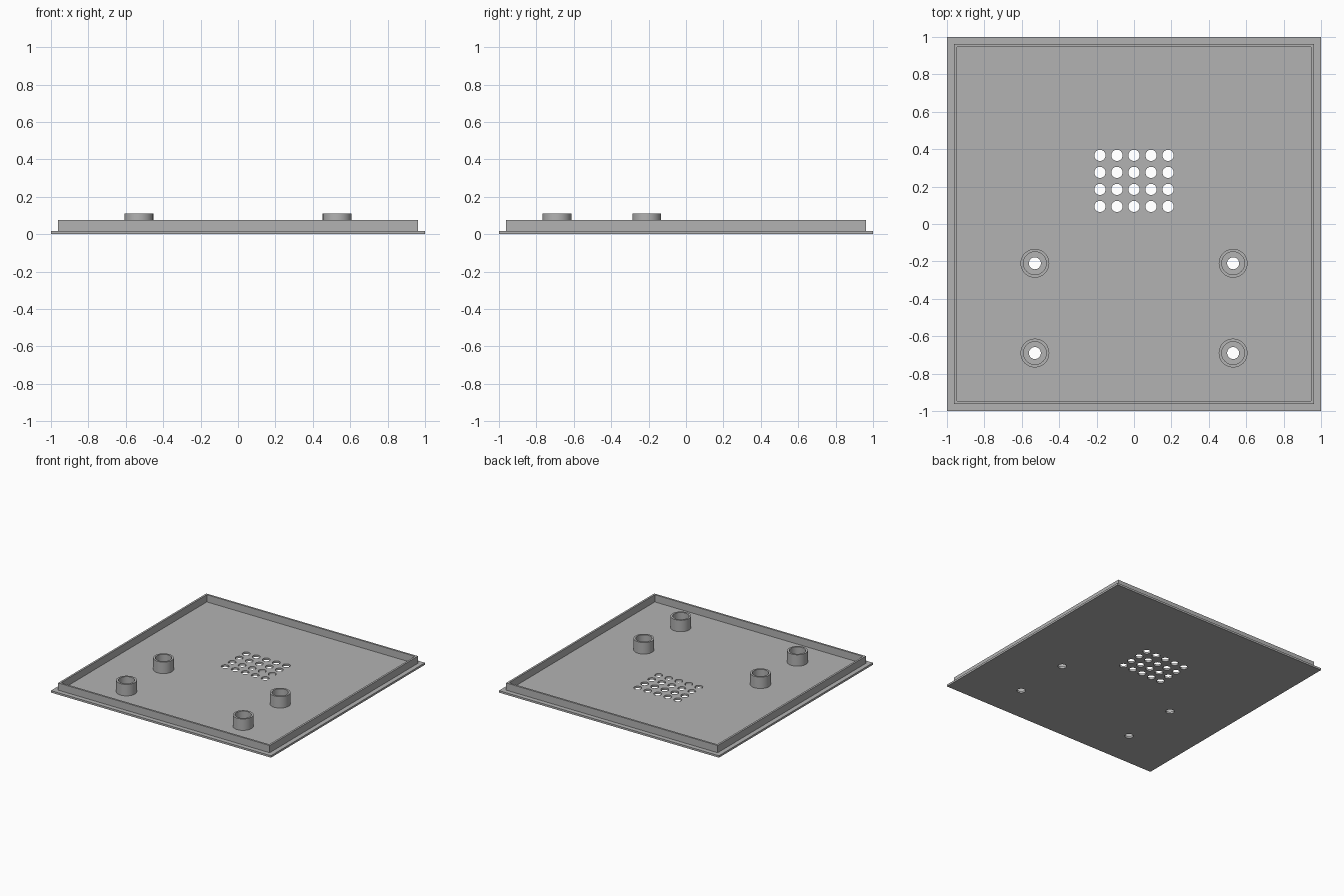
import bpy, bmesh, math
from mathutils import Matrix

PLATE_TOP, RIM_TOP, BOSS_TOP = 0.016, 0.075, 0.11
SINK = 0.004  # how far the raised parts are set into the plate
BOSSES = [(x, y) for x in (-0.53, 0.53) for y in (-0.69, -0.21)]
VENTS = [((i - 2) * 0.091, 0.094 + j * 0.091) for i in range(5) for j in range(4)]

old = bpy.data.objects.get("Cube")
if old:
    bpy.data.objects.remove(old, do_unlink=True)

grey = bpy.data.materials.new("grey plastic")
grey.use_nodes = True
colour = (0.45, 0.45, 0.45, 1)
grey.diffuse_color = colour
grey.node_tree.nodes["Principled BSDF"].inputs["Base Color"].default_value = colour


def make(name, bm):
    bmesh.ops.recalc_face_normals(bm, faces=bm.faces)
    mesh = bpy.data.meshes.new(name)
    bm.to_mesh(mesh)
    bm.free()
    mesh.materials.append(grey)
    ob = bpy.data.objects.new(name, mesh)
    bpy.context.collection.objects.link(ob)
    return ob


def smooth(ob):
    bpy.ops.object.select_all(action="DESELECT")
    ob.select_set(True)
    bpy.context.view_layer.objects.active = ob
    bpy.ops.object.shade_smooth_by_angle(angle=math.radians(30))


def tube(name, outer, inner, top, sides, turn=0.0, at=(0, 0)):
    """Hollow prism: a rectangular wall section carried round the z axis."""
    bm = bmesh.new()
    low = PLATE_TOP - SINK
    rings = []
    for i in range(sides):
        a = turn + math.tau * i / sides
        c, s = math.cos(a), math.sin(a)
        rings.append([bm.verts.new((r * c + at[0], r * s + at[1], z))
                      for r, z in ((outer, low), (outer, top), (inner, top), (inner, low))])
    for i, ring in enumerate(rings):
        nxt = rings[(i + 1) % sides]
        for k in range(4):
            m = (k + 1) % 4
            bm.faces.new((ring[k], nxt[k], nxt[m], ring[m]))
    return make(name, bm)


# Base plate
bm = bmesh.new()
bmesh.ops.create_cube(bm, size=1, matrix=Matrix.Translation((0, 0, PLATE_TOP / 2))
                      @ Matrix.Diagonal((2, 2, PLATE_TOP, 1)))
plate = make("base_plate", bm)

# Vent grid and screw holes cut through the plate
bm = bmesh.new()
for spots, radius in ((VENTS, 0.03), (BOSSES, 0.032)):
    for x, y in spots:
        bmesh.ops.create_cone(bm, cap_ends=True, segments=32, radius1=radius, radius2=radius,
                              depth=0.1, matrix=Matrix.Translation((x, y, 0)))
cutter = make("hole_cutter", bm)
cutter.hide_render = True
cut = plate.modifiers.new("holes", "BOOLEAN")
cut.operation, cut.solver, cut.object = "DIFFERENCE", "EXACT", cutter
bpy.context.view_layer.objects.active = plate
bpy.ops.object.modifier_apply(modifier=cut.name)
bpy.data.objects.remove(cutter, do_unlink=True)
smooth(plate)

# Square lip set in from the plate edge
diagonal = math.sqrt(2)
tube("rim", 0.962 * diagonal, 0.946 * diagonal, RIM_TOP, 4, math.pi / 4)

# Hollow screw bosses
for i, spot in enumerate(BOSSES):
    smooth(tube(f"screw_boss_{i + 1}", 0.077, 0.061, BOSS_TOP, 48, at=spot))
